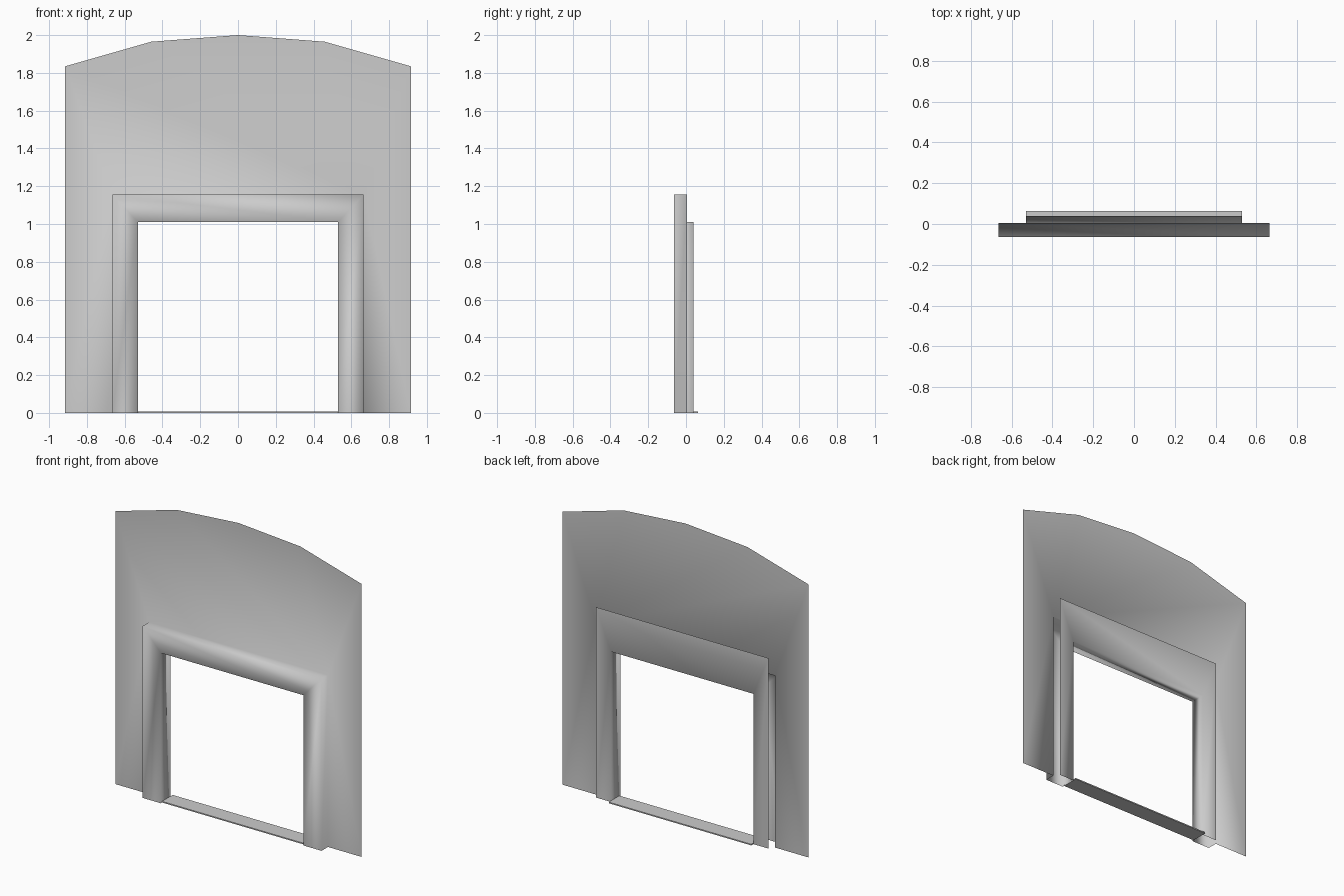
import bpy
import bmesh

cube = bpy.data.objects.get("Cube")
if cube:
    bpy.data.objects.remove(cube, do_unlink=True)

# Plain grey plaster
grey = bpy.data.materials.new("plaster_grey")
grey.use_nodes = True
colour = (0.6, 0.6, 0.6, 1)
grey.diffuse_color = colour
grey.node_tree.nodes["Principled BSDF"].inputs["Base Color"].default_value = colour


def add_object(name, bm):
    mesh = bpy.data.meshes.new(name)
    bm.to_mesh(mesh)
    bm.free()
    mesh.materials.append(grey)
    obj = bpy.data.objects.new(name, mesh)
    bpy.context.collection.objects.link(obj)
    return obj


def portal_ring(bm, half, height, y):
    """Four points up, over and down a rectangular doorway."""
    points = [(-half, 0), (-half, height), (half, height), (half, 0)]
    return [bm.verts.new((x, y, z)) for x, z in points]


# Wall sheet, door surround, reveal and rear flange as one smooth skin
WALL_Y, FRONT_Y, BACK_Y = 0.005, -0.063, 0.04
bm = bmesh.new()
profile = [
    (0.665, 1.155, WALL_Y),    # hole in the wall
    (0.665, 1.155, FRONT_Y),   # outer front edge of the surround
    (0.53, 1.01, FRONT_Y),     # inner front edge
    (0.53, 1.01, BACK_Y),      # rear edge of the reveal
    (0.64, 1.28, BACK_Y),      # rim of the rear flange
]
rings = [portal_ring(bm, *p) for p in profile]
for a, b in zip(rings, rings[1:]):
    for i in range(3):
        bm.faces.new((a[i], a[i + 1], b[i + 1], b[i]))

# Wall outline with a shallow arched top
outline = [(-0.915, 0), (-0.915, 1.835), (-0.46, 1.965), (0, 2),
           (0.46, 1.965), (0.915, 1.835), (0.915, 0)]
wall = [bm.verts.new((x, WALL_Y, z)) for x, z in outline]
hole = rings[0]
left_panel = bm.faces.new((wall[0], hole[0], hole[1], wall[1]))
bm.faces.new((wall[6], wall[5], hole[2], hole[3]))
bm.faces.new([hole[1], hole[2]] + wall[5:0:-1])

bmesh.ops.recalc_face_normals(bm, faces=bm.faces)
bm.normal_update()
if left_panel.normal.y > 0:
    bmesh.ops.reverse_faces(bm, faces=bm.faces)
for face in bm.faces:
    face.smooth = True
add_object("wall_with_door_surround", bm)

# Thin threshold across the foot of the doorway
bm = bmesh.new()
bmesh.ops.create_cube(bm, size=1)
bmesh.ops.scale(bm, vec=(1.06, 0.113, 0.008), verts=bm.verts)
bmesh.ops.translate(bm, vec=(0, 0.0065, 0.004), verts=bm.verts)
add_object("threshold", bm)
